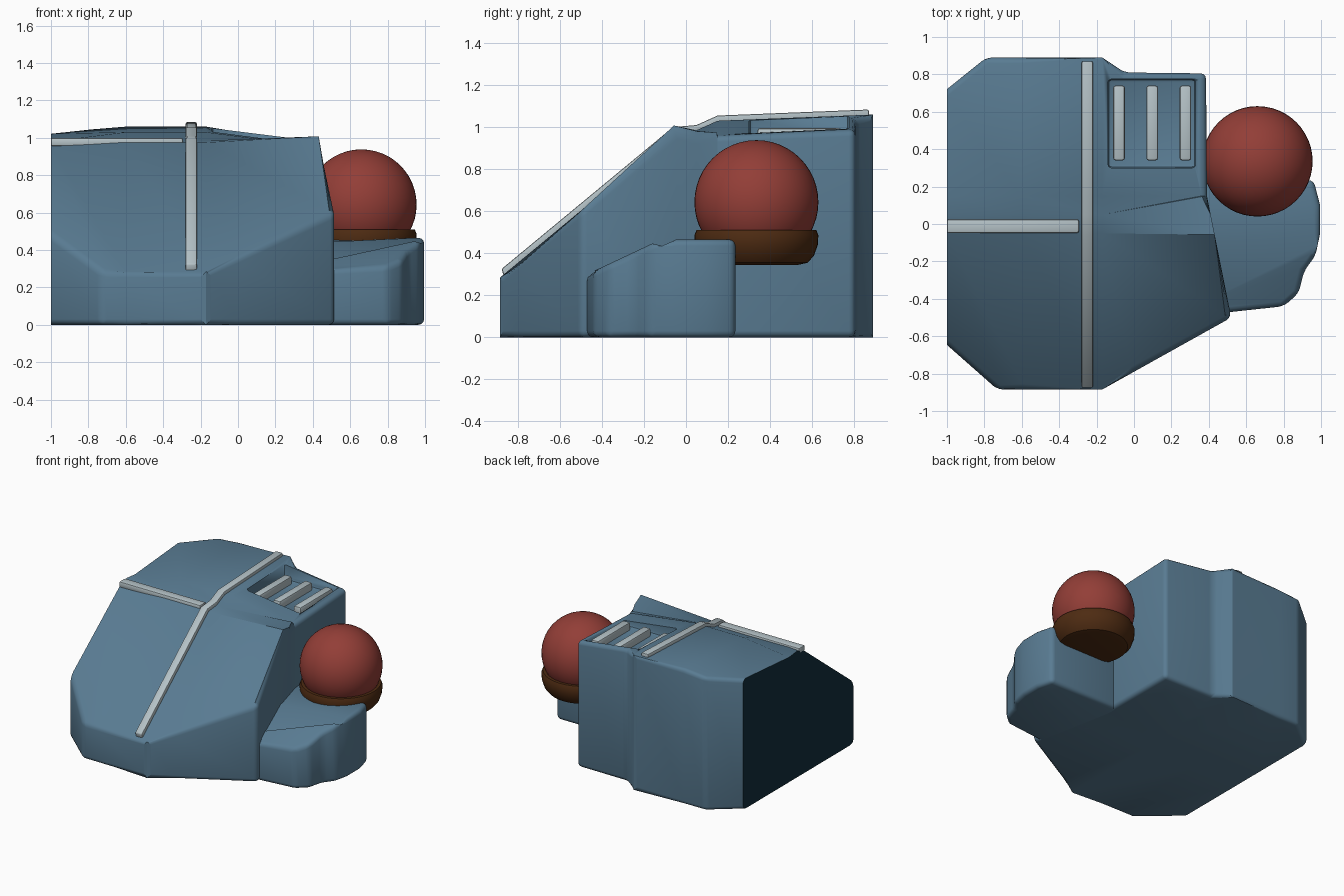
import bpy, bmesh, math
from mathutils import Vector

cube = bpy.data.objects.get("Cube")
if cube:
    bpy.data.objects.remove(cube, do_unlink=True)


def material(name, rgb):
    m = bpy.data.materials.new(name)
    m.use_nodes = True
    m.diffuse_color = (*rgb, 1)
    m.node_tree.nodes["Principled BSDF"].inputs["Base Color"].default_value = (*rgb, 1)
    return m


BLUE = material("slate_blue", (0.10, 0.20, 0.29))
DARK = material("dark_navy", (0.006, 0.028, 0.046))
GREY = material("light_grey", (0.46, 0.54, 0.57))
RED = material("brick_red", (0.29, 0.048, 0.038))
BROWN = material("dark_brown", (0.075, 0.024, 0.006))


def finish(name, bm, mats, angle=35):
    bmesh.ops.recalc_face_normals(bm, faces=bm.faces[:])
    me = bpy.data.meshes.new(name)
    bm.to_mesh(me)
    bm.free()
    ob = bpy.data.objects.new(name, me)
    bpy.context.collection.objects.link(ob)
    for m in mats:
        me.materials.append(m)
    bpy.ops.object.select_all(action='DESELECT')
    ob.select_set(True)
    bpy.context.view_layer.objects.active = ob
    bpy.ops.object.shade_smooth_by_angle(angle=math.radians(angle))
    return ob


def prism(points, direction):
    """Closed polygon swept along a direction."""
    bm = bmesh.new()
    face = bm.faces.new([bm.verts.new(p) for p in points])
    geom = bmesh.ops.extrude_face_region(bm, geom=[face])["geom"]
    moved = [g for g in geom if isinstance(g, bmesh.types.BMVert)]
    bmesh.ops.translate(bm, verts=moved, vec=direction)
    # extrusion may drop the start face, so restore it when open
    rim = [e for e in bm.edges if e.is_boundary]
    if rim:
        bmesh.ops.edgeloop_fill(bm, edges=rim)
    bmesh.ops.recalc_face_normals(bm, faces=bm.faces[:])
    return bm


def cut(bm, co, no, clear=False):
    return bmesh.ops.bisect_plane(bm, geom=bm.verts[:] + bm.edges[:] + bm.faces[:],
                                  plane_co=co, plane_no=no, clear_outer=clear)


def bevel(bm, width, limit=0.3, segments=3):
    edges = [e for e in bm.edges if e.is_manifold and e.calc_face_angle(0) > limit]
    bmesh.ops.bevel(bm, geom=edges, offset=width, segments=segments,
                    profile=0.5, affect='EDGES', clamp_overlap=True)


def block(outline, height, xcuts, ycuts, width):
    """Upright block whose top follows a height function."""
    bm = prism([(x, y, 0) for x, y in outline], (0, 0, 1))
    for x in xcuts:
        cut(bm, (x, 0, 0), (1, 0, 0))
    for y in ycuts:
        cut(bm, (0, y, 0), (0, 1, 0))
    for v in bm.verts:
        if v.co.z > 0.5:
            v.co.z = height(v.co.x, v.co.y)
    bevel(bm, width)
    return bm


def lerp_table(table, t):
    for (a, fa), (b, fb) in zip(table, table[1:]):
        if t <= b:
            return fa + (fb - fa) * (t - a) / (b - a)
    return table[-1][1]


def box(name, x0, x1, y0, y1, z0, z1, mat, width):
    bm = prism([(x0, y0, z0), (x1, y0, z0), (x1, y1, z0), (x0, y1, z0)], (0, 0, z1 - z0))
    bevel(bm, width, segments=2)
    return finish(name, bm, [mat])


# Main body: faceted plan, sloped front, slightly crowned roof
SPINE = [(-0.89, 0.28), (-0.05, 0.975), (0.05, 0.985), (0.15, 1.03), (0.9, 1.06)]
DROP = [(-1.2, 0.045), (-0.6, 0), (-0.17, 0), (0.39, 0.07)]


def roof(x, y):
    blend = min(max((y + 0.05) / 0.2, 0), 1)
    return lerp_table(SPINE, y) - lerp_table(DROP, x) * blend


plan = [(-1.2, 0.56), (-0.79, 0.89), (-0.17, 0.89), (-0.05, 0.81), (0.385, 0.805),
        (0.39, 0.15), (0.52, -0.5), (0.0, -0.79), (-0.17, -0.885), (-0.73, -0.885),
        (-1.2, -0.47)]
bm = block(plan, roof, (-0.6, -0.17), (-0.05, 0.05, 0.15), 0.03)
cut(bm, (-1, 0, 0), (-1, 0, 0), clear=True)
rim = [e for e in bm.edges if e.is_boundary]
for f in bmesh.ops.edgeloop_fill(bm, edges=rim)["faces"]:
    f.material_index = 1
body = finish("main_body", bm, [BLUE, DARK])

# Roof recess
cutter = box("recess_cutter", -0.14, 0.33, 0.3, 0.775, 0.935, 1.3, BLUE, 0.02)
cutter.hide_render = True
mod = body.modifiers.new("recess", 'BOOLEAN')
mod.operation = 'DIFFERENCE'
mod.solver = 'EXACT'
mod.object = cutter
bpy.context.view_layer.objects.active = body
bpy.ops.object.modifier_apply(modifier=mod.name)
bpy.data.objects.remove(cutter, do_unlink=True)

# Vent bars in the recess
for i, x in enumerate((-0.08, 0.097, 0.275)):
    box(f"vent_bar_{i + 1}", x - 0.031, x + 0.031, 0.34, 0.74, 0.925, 0.995, GREY, 0.012)

# Long strip following the roof and front slope
path = [Vector((-0.25, y, lerp_table(SPINE, y))) for y in (-0.865, -0.05, 0.05, 0.15, 0.87)]
up = [p + Vector((0, -0.012 if p.y < 0 else 0, 0.025)) for p in path]
low = [p - Vector((0, 0, 0.02)) for p in path]
bm = prism([p - Vector((0.03, 0, 0)) for p in up + low[::-1]], (0.06, 0, 0))
bevel(bm, 0.008, limit=0.8, segments=2)
finish("long_strip", bm, [GREY])

# Cross strip on the roof ridge
box("cross_strip", -1, -0.295, -0.048, 0.025, 0.955, 1.0, GREY, 0.01)

# Side pod
pod_plan = [(0.3, 0.235), (0.96, 0.235), (0.995, 0.1), (0.995, -0.05), (0.97, -0.17),
            (0.91, -0.25), (0.88, -0.37), (0.8, -0.44), (0.52, -0.47), (0.3, -0.47)]
bm = block(pod_plan, lambda x, y: 0.465 + min(y + 0.12, 0) * 0.47, (), (-0.12,), 0.03)
finish("side_pod", bm, [BLUE])

# Collar under the ball: lathed profile
CENTRE = Vector((0.66, 0.335, 0))
bm = bmesh.new()
profile = [(0, 0.345), (0.2, 0.345), (0.245, 0.355), (0.275, 0.39), (0.292, 0.44),
           (0.295, 0.485), (0.285, 0.51), (0, 0.515)]
verts = [bm.verts.new(CENTRE + Vector((r, 0, z))) for r, z in profile]
edges = [bm.edges.new(pair) for pair in zip(verts, verts[1:])]
bmesh.ops.spin(bm, geom=verts + edges, cent=CENTRE, axis=(0, 0, 1),
               angle=math.tau, steps=48, use_merge=True)
bmesh.ops.remove_doubles(bm, verts=bm.verts[:], dist=0.0005)
finish("ball_collar", bm, [BROWN])

# Ball
bm = bmesh.new()
bmesh.ops.create_uvsphere(bm, u_segments=48, v_segments=24, radius=0.295)
bmesh.ops.translate(bm, verts=bm.verts[:], vec=CENTRE + Vector((0, 0, 0.643)))
finish("ball", bm, [RED], 60)
